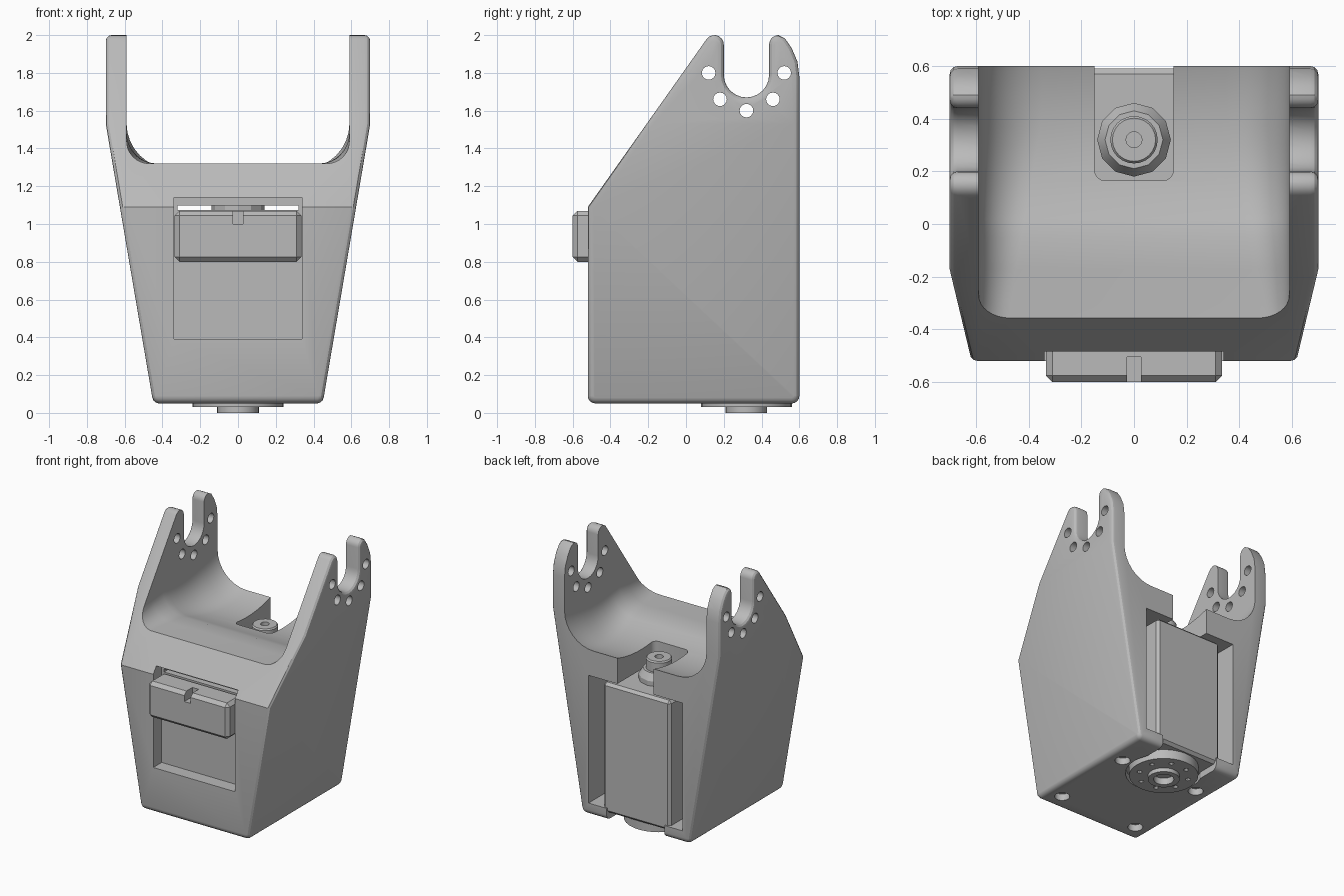
import bpy, bmesh, math
from mathutils import Matrix, Vector

if "Cube" in bpy.data.objects:
    bpy.data.objects.remove(bpy.data.objects["Cube"], do_unlink=True)

grey = bpy.data.materials.new("plain grey")
grey.use_nodes = True
COLOUR = (0.49, 0.49, 0.49, 1)
grey.diffuse_color = COLOUR
grey.node_tree.nodes["Principled BSDF"].inputs["Base Color"].default_value = COLOUR

AXLE_Y = 0.32


def finish(name, bm):
    bm.normal_update()
    bmesh.ops.recalc_face_normals(bm, faces=bm.faces)
    if bm.calc_volume(signed=True) < 0:
        bmesh.ops.reverse_faces(bm, faces=bm.faces)
    mesh = bpy.data.meshes.new(name)
    bm.to_mesh(mesh)
    bm.free()
    mesh.materials.append(grey)
    ob = bpy.data.objects.new(name, mesh)
    bpy.context.collection.objects.link(ob)
    return ob


def skin(rings):
    """Skin matching closed rings and cap both ends."""
    bm = bmesh.new()
    loops = [[bm.verts.new(p) for p in ring] for ring in rings]
    for a, b in zip(loops, loops[1:]):
        for i in range(len(a)):
            j = (i + 1) % len(a)
            bm.faces.new((a[i], a[j], b[j], b[i]))
    bm.faces.new(list(reversed(loops[0])))
    bm.faces.new(loops[-1])
    return bm


def box(name, x, y, z):
    corners = [(x[0], y[0]), (x[1], y[0]), (x[1], y[1]), (x[0], y[1])]
    return finish(name, skin([[(a, b, h) for a, b in corners] for h in z]))


def cylinder(name, centre, radius, depth, axis="Z", sides=24):
    bm = bmesh.new()
    turn = Matrix.Rotation(math.pi / 2, 4, "Y") if axis == "X" else Matrix()
    bmesh.ops.create_cone(bm, cap_ends=True, segments=sides, radius1=radius,
                          radius2=radius, depth=depth,
                          matrix=Matrix.Translation(centre) @ turn)
    return finish(name, bm)


def lathe(name, profile, sides):
    """Turn a radius/height profile about the vertical motor axis."""
    bm = bmesh.new()
    verts = [bm.verts.new((r, AXLE_Y, z)) for r, z in profile]
    edges = [bm.edges.new(pair) for pair in zip(verts, verts[1:])]
    bmesh.ops.spin(bm, geom=verts + edges, cent=(0, AXLE_Y, 0), axis=(0, 0, 1),
                   angle=math.tau, steps=sides)
    bmesh.ops.remove_doubles(bm, verts=bm.verts, dist=0.0005)
    return finish(name, bm)


def apply(ob, kind, **settings):
    mod = ob.modifiers.new(kind.lower(), kind)
    for key, value in settings.items():
        setattr(mod, key, value)
    bpy.context.view_layer.update()
    with bpy.context.temp_override(object=ob, active_object=ob):
        bpy.ops.object.modifier_apply(modifier=mod.name)


def cut(ob, tool):
    apply(ob, "BOOLEAN", operation="DIFFERENCE", object=tool, solver="EXACT")
    bpy.data.objects.remove(tool, do_unlink=True)


def bevel(ob, width, segments=1):
    apply(ob, "BEVEL", width=width, segments=segments, limit_method="ANGLE",
          angle_limit=math.radians(40))


def arc(y, z, radius, start, end, steps):
    angles = [math.radians(start + (end - start) * i / steps) for i in range(steps + 1)]
    return [(y + radius * math.cos(a), z + radius * math.sin(a)) for a in angles]


def inset(outline, amount):
    """Shrink a counter-clockwise outline with mitred corners."""
    result = []
    pts = [Vector(p) for p in outline]
    for i, p in enumerate(pts):
        before = (p - pts[i - 1]).normalized()
        after = (pts[(i + 1) % len(pts)] - p).normalized()
        n1, n2 = Vector((-before.y, before.x)), Vector((-after.y, after.x))
        result.append(p + (n1 + n2) * amount / (1 + n1.dot(n2)))
    return result


# Fork body: side outline with axle slots, edges rounded towards each flank
side = (arc(-0.48, 0.09, 0.04, 180, 270, 4) + arc(0.56, 0.09, 0.04, 270, 360, 4)
        + [(0.6, 1.78), (0.59, 1.86), (0.56, 1.93), (0.525, 1.981)]
        + arc(0.49, 1.95, 0.05, 90, 180, 5)
        + arc(AXLE_Y, 1.79, 0.12, 360, 180, 12)
        + arc(0.15, 1.95, 0.05, 0, 144, 7) + [(-0.52, 1.09)])
ROUND = 0.03
steps = [math.radians(30 * i) for i in range(4)]
half = [(0.7 - ROUND + ROUND * math.sin(a), ROUND * (1 - math.cos(a))) for a in steps]
sections = [(-x, d) for x, d in reversed(half)] + half
bm = skin([[(x, p.x, p.y) for p in inset(side, d)] for x, d in sections])

# Flare: straight above the kink, tapering in towards the base
KINK = 1.53
bmesh.ops.bisect_plane(bm, geom=bm.verts[:] + bm.edges[:] + bm.faces[:], dist=0.00001,
                       plane_co=(0, 0, KINK), plane_no=(0, 0, 1))
for v in bm.verts:
    v.co.x -= math.copysign(max(KINK - v.co.z, 0) * 0.17, v.co.x)
body = finish("fork_body", bm)


# Wheel trough: dished floor whose corner radius grows towards the back
def trough_ring(y):
    t = min(max((y + 0.3) / 0.7, 0), 1)
    radius = 0.12 + 0.12 * t
    floor = min(1.32, 2.2 - math.sqrt(0.95 ** 2 - min(abs(y - AXLE_Y), 0.9) ** 2))
    right = arc(0.59 - radius, floor + radius, radius, 270, 360, 8) + [(0.59, 2.3)]
    return [(x, y, z) for x, z in right] + [(-x, y, z) for x, z in reversed(right)]


stations = [-0.9, -0.3, -0.17] + [-0.05 + 0.07 * i for i in range(11)]
cut(body, finish("trough_cut", skin([trough_ring(y) for y in stations])))

# Motor access notch in the trough floor
notch = box("notch_cut", (-0.15, 0.15), (0.165, 0.9), (1.0, 1.6))
bevel(notch, 0.04, 4)
cut(body, notch)

# Rear motor pocket, front window recess and narrow slit between them
cut(body, box("pocket_cut", (-0.39, 0.39), (0.0, 0.9), (0.14, 1.1)))
cut(body, box("window_cut", (-0.34, 0.34), (-0.9, -0.42), (0.39, 1.14)))
cut(body, box("slit_cut", (-0.32, 0.32), (-0.5, 0.1), (1.075, 1.099)))

# Opening in the base for the output disc
cut(body, cylinder("base_round_cut", (0, AXLE_Y, 0.08), 0.265, 0.2, sides=32))
cut(body, box("base_slot_cut", (-0.24, 0.24), (AXLE_Y, 0.9), (-0.05, 0.2)))

# Ring of holes below each axle slot, and mounting holes in the base
for y, z in [(0.12, 1.8), (0.18, 1.66), (0.32, 1.6), (0.46, 1.66), (0.52, 1.8)]:
    cut(body, cylinder("fork_hole_cut", (0, y, z), 0.036, 2, "X", 16))
for x in (-0.33, 0.33):
    for y in (-0.38, 0.27):
        cut(body, cylinder("base_hole_cut", (x, y, 0.05), 0.053, 0.1, sides=16))

# Motor block with chamfered edges
motor = box("motor_block", (-0.28, 0.28), (0.04, 0.59), (0.1, 1.075))
bevel(motor, 0.02)

# Motor shaft: faceted collar and round screw head
collar = lathe("shaft_collar", [(0, 1.06), (0.14, 1.06), (0.14, 1.11), (0.11, 1.16),
                                (0, 1.16)], 12)
head = lathe("shaft_head", [(0, 1.14), (0.09, 1.14), (0.09, 1.23), (0.082, 1.24),
                            (0.03, 1.24), (0.03, 1.2), (0, 1.2)], 24)

# Output disc under the motor with a hub ring and bolt circle
disc = lathe("output_disc", [(0, 0.12), (0.24, 0.12), (0.24, 0.03), (0.11, 0.03),
                             (0.11, 0), (0.07, 0), (0.07, 0.05), (0, 0.05)], 32)
for i in range(8):
    a = math.tau * (i + 0.5) / 8
    spot = Vector((0.175 * math.cos(a), AXLE_Y + 0.175 * math.sin(a), 0.03))
    cut(disc, cylinder("bolt_hole_cut", spot, 0.018, 0.06, sides=10))

# Front latch block with a small thumb notch
latch = box("front_latch", (-0.335, 0.335), (-0.6, -0.41), (0.8, 1.07))
bevel(latch, 0.025)
cut(latch, box("thumb_cut", (-0.026, 0.026), (-0.7, -0.505), (1.0, 1.2)))

# Smooth shading with crisp edges
bpy.ops.object.select_all(action="DESELECT")
for ob in (body, motor, collar, head, disc, latch):
    ob.select_set(True)
bpy.context.view_layer.objects.active = body
bpy.ops.object.shade_smooth_by_angle(angle=math.radians(28))
